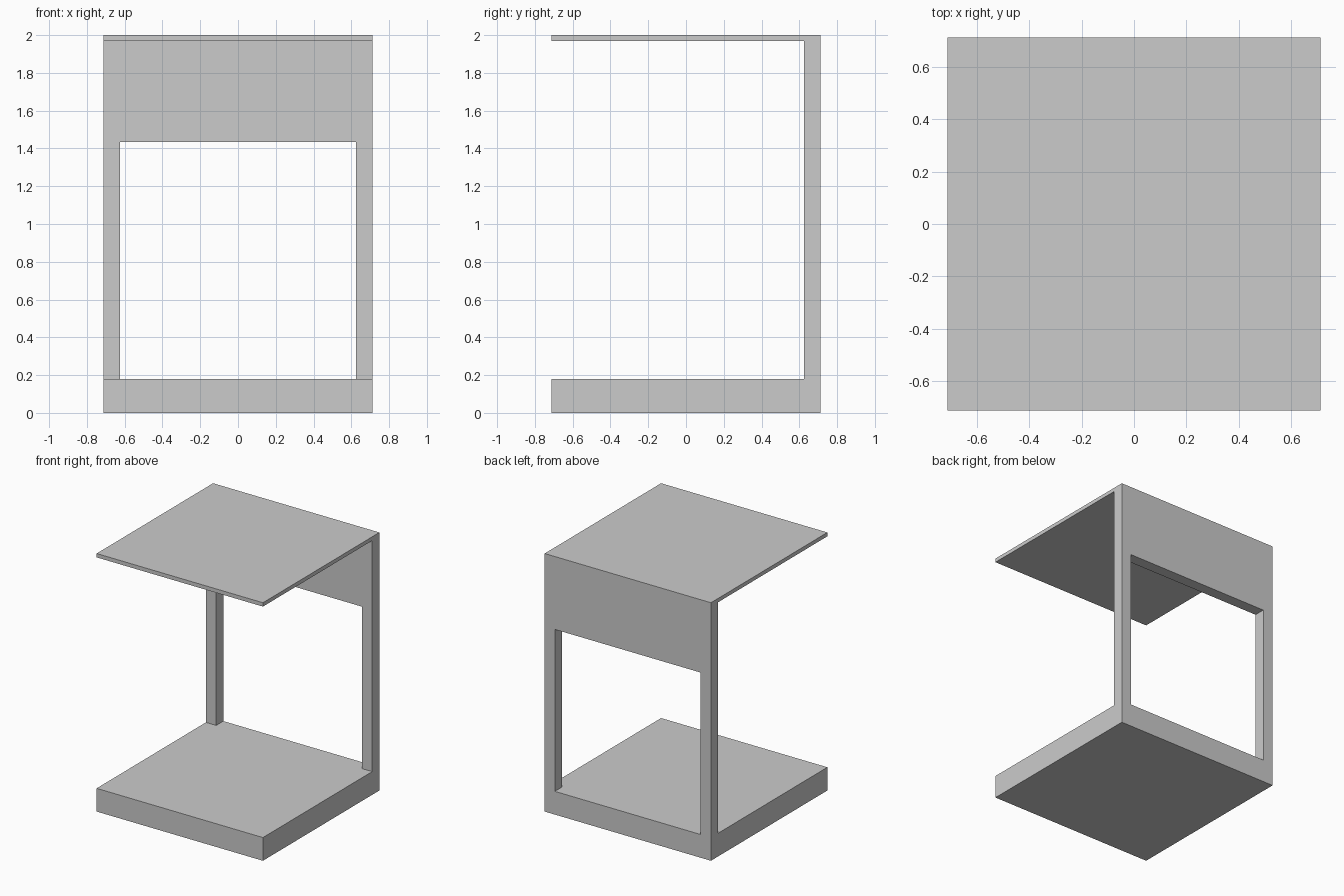
import bpy
import bmesh

HALF = 0.713       # half of width and depth
INNER = 0.625      # inner face of the back frame and posts
BASE_TOP = 0.18
OPENING_TOP = 1.435
SLAB_BOTTOM = 1.97
HEIGHT = 2.0

cube = bpy.data.objects.get("Cube")
if cube:
    bpy.data.objects.remove(cube, do_unlink=True)

grey = bpy.data.materials.new("plain_grey")
grey.use_nodes = True
colour = (0.6, 0.6, 0.6, 1)
grey.diffuse_color = colour
grey.node_tree.nodes["Principled BSDF"].inputs["Base Color"].default_value = colour


def extrude_profile(name, profile, half_width):
    """Solid made from a (y, z) outline swept along x."""
    bm = bmesh.new()
    face = bm.faces.new([bm.verts.new((-half_width, y, z)) for y, z in profile])
    swept = bmesh.ops.extrude_face_region(bm, geom=[face])["geom"]
    verts = [g for g in swept if isinstance(g, bmesh.types.BMVert)]
    bmesh.ops.translate(bm, verts=verts, vec=(2 * half_width, 0, 0))
    bmesh.ops.recalc_face_normals(bm, faces=bm.faces)
    mesh = bpy.data.meshes.new(name)
    bm.to_mesh(mesh)
    bm.free()
    mesh.materials.append(grey)
    obj = bpy.data.objects.new(name, mesh)
    bpy.context.collection.objects.link(obj)
    return obj


# C-shaped side table: thick base, upright back and thin top
table = extrude_profile("side_table_frame", [
    (-HALF, 0), (HALF, 0), (HALF, HEIGHT), (-HALF, HEIGHT),
    (-HALF, SLAB_BOTTOM), (INNER, SLAB_BOTTOM),
    (INNER, BASE_TOP), (-HALF, BASE_TOP)], HALF)

# Opening through the back, leaving two posts and an upper panel
cutter = extrude_profile("back_opening_cutter", [
    (INNER - 0.1, BASE_TOP), (HALF + 0.1, BASE_TOP),
    (HALF + 0.1, OPENING_TOP), (INNER - 0.1, OPENING_TOP)], INNER)
cutter.hide_render = True

cut = table.modifiers.new("back_opening", 'BOOLEAN')
cut.operation = 'DIFFERENCE'
cut.solver = 'EXACT'
cut.object = cutter
bpy.context.view_layer.objects.active = table
table.select_set(True)
bpy.ops.object.modifier_apply(modifier=cut.name)
bpy.data.objects.remove(cutter, do_unlink=True)
